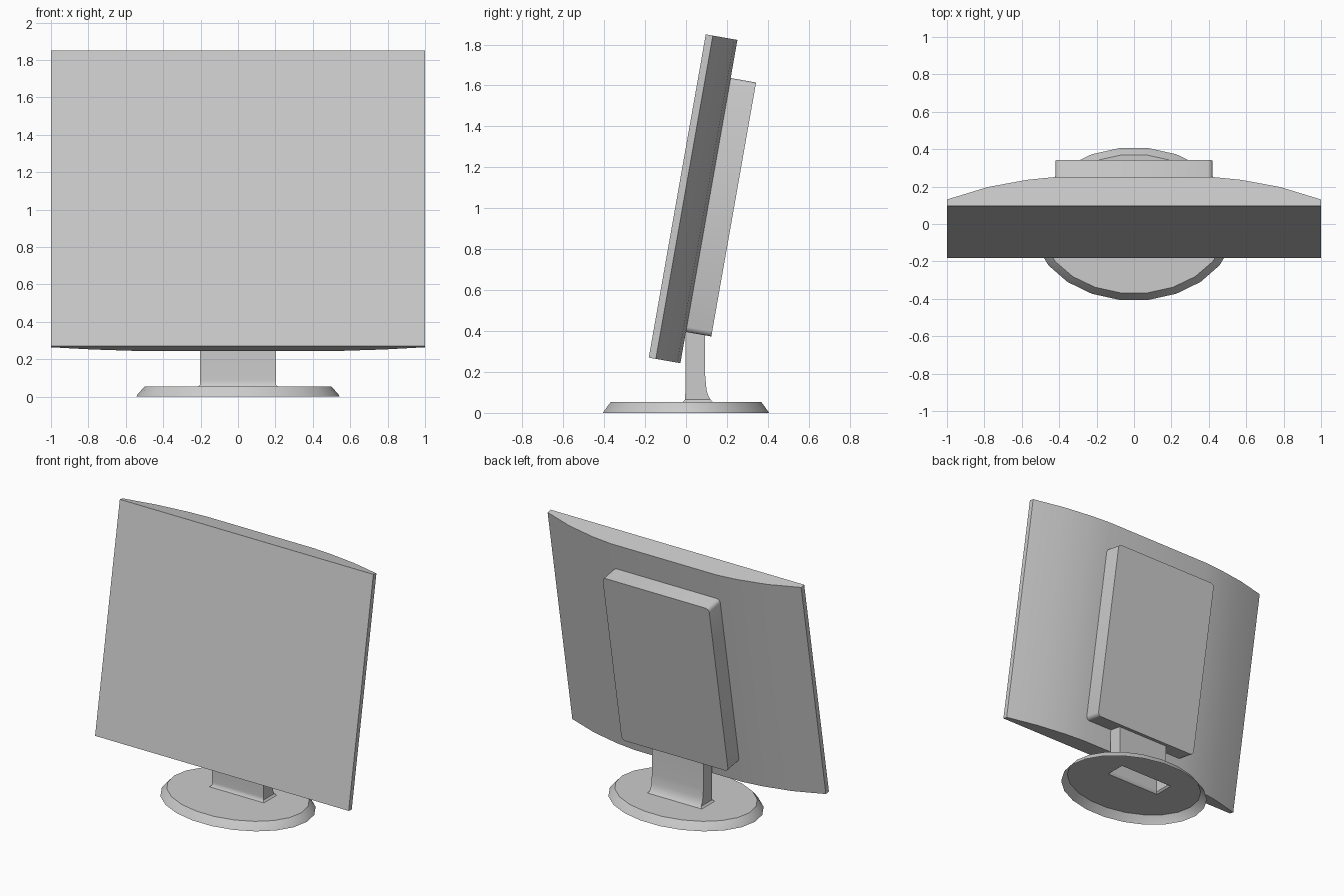
import bpy
import bmesh
from math import radians, sin, cos, tau

old = bpy.data.objects.get("Cube")
if old:
    bpy.data.objects.remove(old, do_unlink=True)

TILT = radians(-10)
PIVOT = (0, -0.182, 0.27)  # lower front edge of the screen

grey = bpy.data.materials.new("grey plastic")
grey.use_nodes = True
colour = (0.6, 0.6, 0.6, 1)
grey.diffuse_color = colour
grey.node_tree.nodes["Principled BSDF"].inputs["Base Color"].default_value = colour


def finish(bm, name, tilted=False, angle=30):
    """Turn a bmesh into a named, smooth-by-angle object."""
    mesh = bpy.data.meshes.new(name)
    bm.to_mesh(mesh)
    bm.free()
    obj = bpy.data.objects.new(name, mesh)
    bpy.context.collection.objects.link(obj)
    mesh.materials.append(grey)
    if tilted:
        obj.location = PIVOT
        obj.rotation_euler.x = TILT
    bpy.ops.object.select_all(action="DESELECT")
    obj.select_set(True)
    bpy.context.view_layer.objects.active = obj
    bpy.ops.object.shade_smooth_by_angle(angle=radians(angle))
    return obj


def loft(bm, rings):
    """Skin a list of closed point rings, counter-clockwise from above."""
    loops = [[bm.verts.new(p) for p in ring] for ring in rings]
    for low, high in zip(loops, loops[1:]):
        n = len(low)
        for i in range(n):
            j = (i + 1) % n
            bm.faces.new((low[i], low[j], high[j], high[i]))
    return loops


def prism(outline, z0, z1):
    """Closed upright prism from a counter-clockwise outline."""
    bm = bmesh.new()
    low, high = loft(bm, [[(x, y, z) for x, y in outline] for z in (z0, z1)])
    bm.faces.new(low[::-1])
    bm.faces.new(high)
    return bm


def rectangle(hx, y0, y1, z):
    return [(-hx, y0, z), (hx, y0, z), (hx, y1, z), (-hx, y1, z)]


# Screen: flat front, curved back, tilted backwards
half_back = [(1, 0.035), (0.78, 0.103), (0.57, 0.142), (0.42, 0.157)]
outline = [(-1, 0), (1, 0)] + half_back + [(-x, y) for x, y in half_back[::-1]]
finish(prism(outline, 0, 1.604), "screen", tilted=True)

# Rear housing: box with small rounded corners
bm = bmesh.new()
bmesh.ops.create_cube(bm, size=1)
for v in bm.verts:
    v.co.x *= 0.84
    v.co.y = 0.213 + v.co.y * 0.14
    v.co.z = 0.785 + v.co.z * 1.26
corners = [e for e in bm.edges if abs(e.verts[0].co.y - e.verts[1].co.y) > 0.1]
bmesh.ops.bevel(bm, geom=corners, offset=0.025, segments=2, profile=0.5,
                affect="EDGES")
finish(bm, "rear_housing", tilted=True, angle=50)

# Stand: hollow neck flaring out at the foot
FOOT = rectangle(0.215, -0.015, 0.13, 0.053)
sections = [(0.203, -0.005, 0.12, 0.065), (0.203, -0.004, 0.108, 0.085),
            (0.203, -0.003, 0.1, 0.115), (0.203, -0.003, 0.094, 0.18),
            (0.203, -0.003, 0.092, 0.42)]
bm = bmesh.new()
loft(bm, [FOOT] + [rectangle(*s) for s in sections])
finish(bm, "stand_neck", angle=40)

# Base: open oval shell whose top has a hole under the neck
SIDES = 22


def oval(rx, ry, z):
    steps = [(i + 0.5) * tau / SIDES for i in range(SIDES)]
    return [(rx * sin(-a), ry * cos(a), z) for a in steps]


bm = bmesh.new()
rim = loft(bm, [oval(0.543, 0.41, 0), oval(0.535, 0.4, 0.015),
                oval(0.5, 0.372, 0.053)])[-1]
hole = [bm.verts.new(p) for p in FOOT]
edges = [bm.edges.get((rim[i - 1], rim[i])) for i in range(SIDES)]
edges += [bm.edges.new((hole[i - 1], hole[i])) for i in range(4)]
bmesh.ops.triangle_fill(bm, edges=edges, use_beauty=True, normal=(0, 0, 1))
bmesh.ops.recalc_face_normals(bm, faces=bm.faces)
if max(bm.faces, key=lambda f: f.calc_center_median().z).normal.z < 0:
    bmesh.ops.reverse_faces(bm, faces=bm.faces)
finish(bm, "base")
